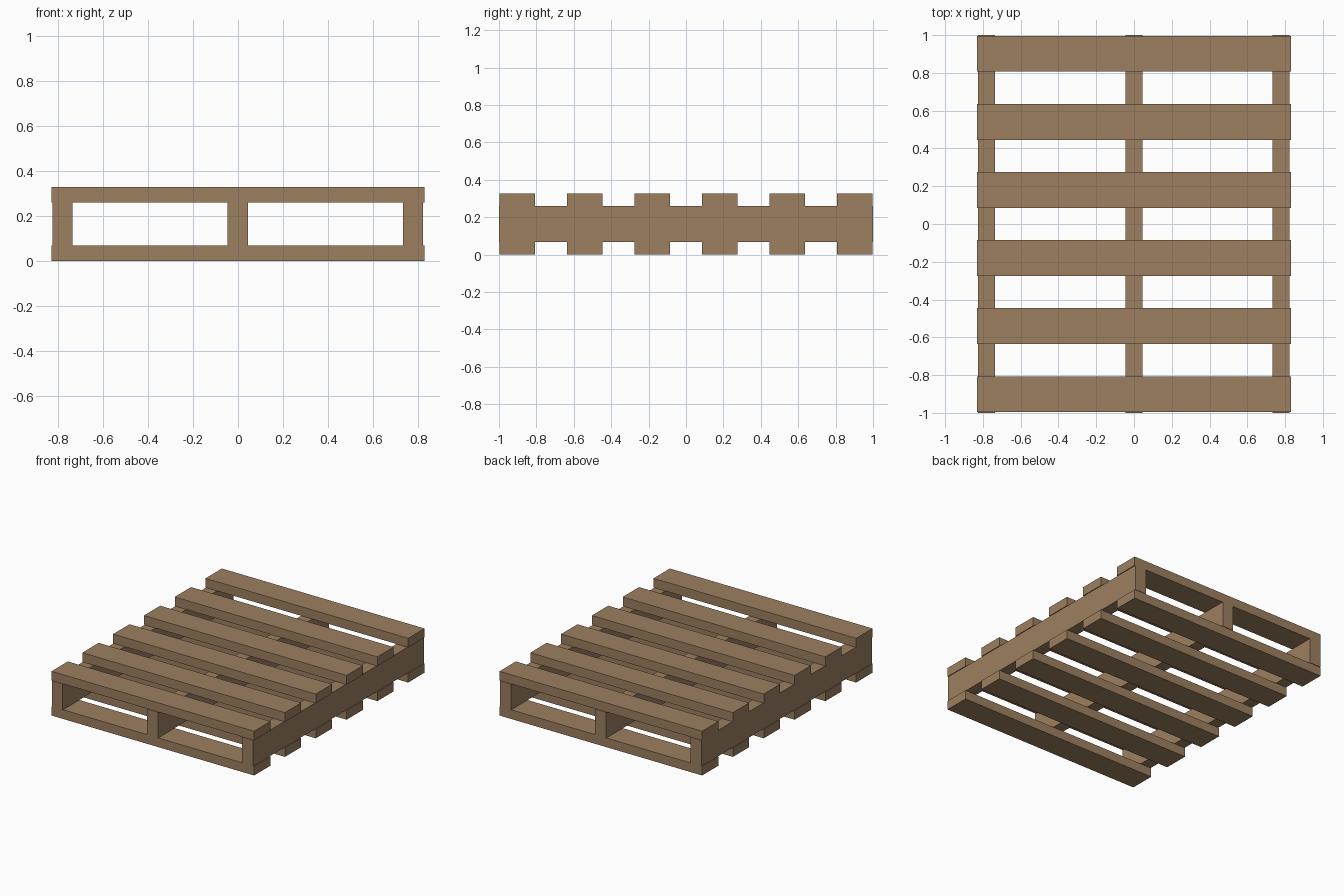
import bpy

if "Cube" in bpy.data.objects:
    bpy.data.objects.remove(bpy.data.objects["Cube"])

wood = bpy.data.materials.new("pallet_wood")
wood.diffuse_color = (0.34, 0.215, 0.118, 1)
wood.use_nodes = True
wood.node_tree.nodes["Principled BSDF"].inputs["Base Color"].default_value = wood.diffuse_color


def board(name, size, loc):
    bpy.ops.mesh.primitive_cube_add(size=1, location=loc)
    ob = bpy.context.object
    ob.name = name
    ob.scale = size
    bpy.ops.object.transform_apply(location=False, rotation=False, scale=True)
    ob.data.materials.append(wood)


# Three stringers running front to back
for side, x in (("left", -0.781), ("middle", -0.001), ("right", 0.779)):
    board(f"{side}_stringer", (0.09, 2.0, 0.192), (x, 0, 0.164))

# Six deck slats on top and six matching slats underneath
for i in range(6):
    y = (i - 2.5) * 0.3605
    board(f"top_slat_{i + 1}", (1.66, 0.19, 0.068), (0, y, 0.294))
    board(f"bottom_slat_{i + 1}", (1.66, 0.19, 0.068), (0, y, 0.034))
